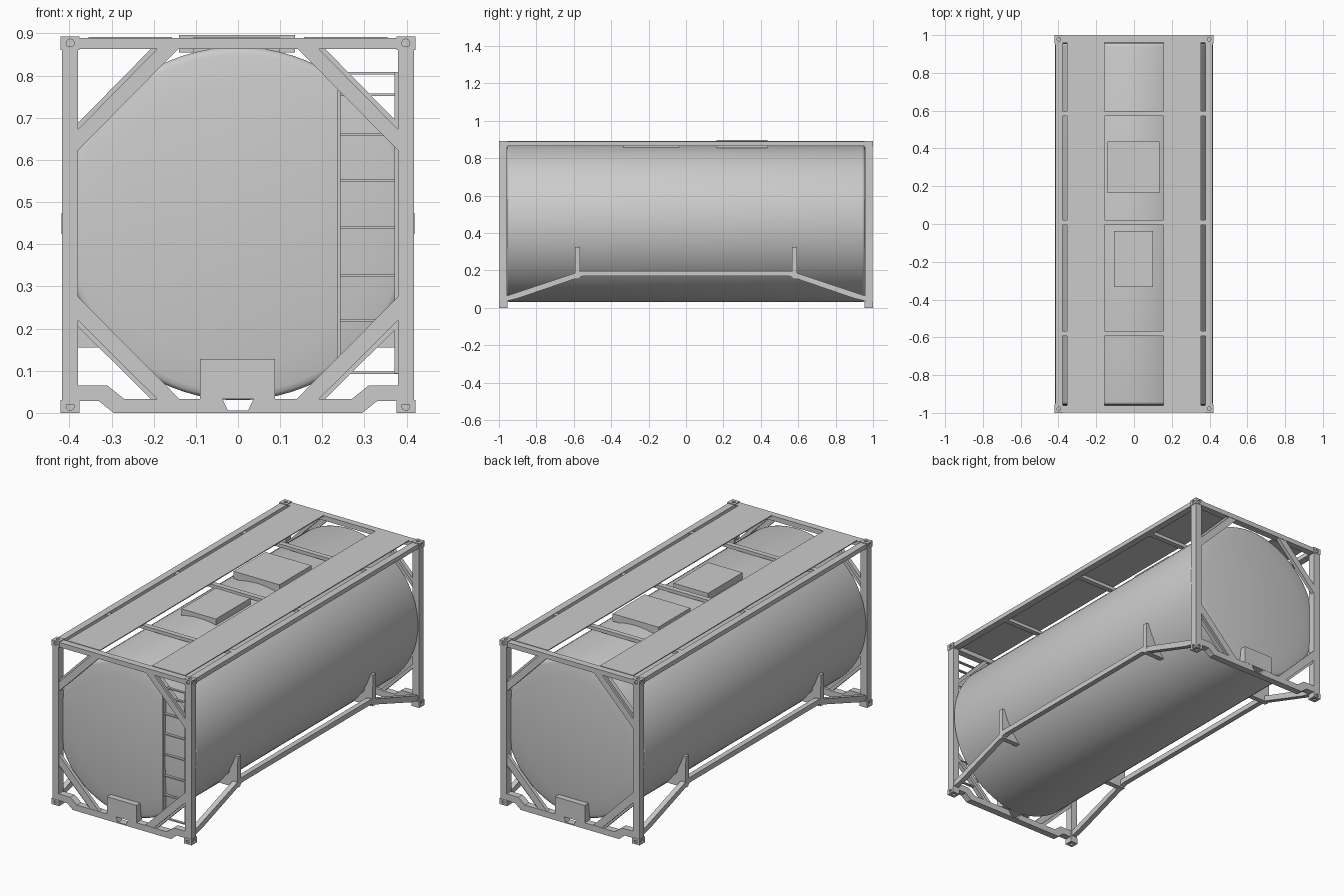
import bpy, bmesh, math
from mathutils import Matrix, Vector

if "Cube" in bpy.data.objects:
    bpy.data.objects.remove(bpy.data.objects["Cube"])

grey = bpy.data.materials.new("light_grey")
grey.diffuse_color = (0.6, 0.6, 0.6, 1)
grey.use_nodes = True
grey.node_tree.nodes["Principled BSDF"].inputs["Base Color"].default_value = grey.diffuse_color


def finish(name, bm, mirror=""):
    bmesh.ops.recalc_face_normals(bm, faces=bm.faces)
    me = bpy.data.meshes.new(name)
    bm.to_mesh(me)
    bm.free()
    me.materials.append(grey)
    ob = bpy.data.objects.new(name, me)
    bpy.context.collection.objects.link(ob)
    if mirror:
        add_mirror(ob, mirror)
    return ob


def add_mirror(ob, axes):
    m = ob.modifiers.new("mirror", 'MIRROR')
    m.use_axis = ["x" in axes, "y" in axes, False]
    m.use_mirror_merge = False


def prism(name, pts, a, b, axis="y", mirror=""):
    """Extrude an (x,z) or (y,z) outline from a to b along the given axis."""
    bm = bmesh.new()
    place = (lambda p, t: (p[0], t, p[1])) if axis == "y" else (lambda p, t: (t, p[0], p[1]))
    lo = [bm.verts.new(place(p, a)) for p in pts]
    hi = [bm.verts.new(place(p, b)) for p in pts]
    bm.faces.new(lo)
    bm.faces.new(hi[::-1])
    n = len(pts)
    for i in range(n):
        j = (i + 1) % n
        bm.faces.new((lo[i], hi[i], hi[j], lo[j]))
    return finish(name, bm, mirror)


def box(name, x0, x1, y0, y1, z0, z1, mirror=""):
    return prism(name, [(x0, z0), (x1, z0), (x1, z1), (x0, z1)], y0, y1, "y", mirror)


# Tank: half profile (radius, y) mirrored end to end and spun about the y axis
R, CZ = 0.419, 0.449
half = [(0.4 * i / 6, -0.982 + 0.024 * (i / 6) ** 2) for i in range(7)]
half += [(0.411, -0.955), (0.417, -0.95), (R, -0.942)]
profile = half + [(r, -y) for r, y in reversed(half)]
bm = bmesh.new()
vs = [bm.verts.new((r, y, CZ)) for r, y in profile]
es = [bm.edges.new(e) for e in zip(vs, vs[1:])]
bmesh.ops.spin(bm, geom=vs + es, cent=(0, 0, CZ), axis=(0, 1, 0),
               angle=math.tau, steps=80, use_merge=False)
bmesh.ops.remove_doubles(bm, verts=bm.verts, dist=0.0002)
tank = finish("tank", bm)
bpy.context.view_layer.objects.active = tank
tank.select_set(True)
bpy.ops.object.shade_smooth_by_angle(angle=math.radians(40))
tank.select_set(False)

# Corner posts and top rails
box("corner_posts", 0.38, 0.418, 0.957, 0.998, 0.02, 0.87, "xy")
box("top_side_rails", 0.378, 0.416, -0.96, 0.96, 0.865, 0.889, "x")
box("top_end_rails", -0.38, 0.38, 0.96, 0.997, 0.863, 0.889, "y")

# Corner castings with oval holes on their three outer faces
for name, z0, z1, face in (("bottom", 0, 0.031, 0), ("top", 0.861, 0.893, 0.893)):
    cast = box(name + "_corner_castings", 0.376, 0.421, 0.955, 1.0, z0, z1)
    zc = (z0 + z1) / 2
    bm = bmesh.new()
    for pos, d in (((0.398, 1.0, zc), (0, 1, 0)), ((0.421, 0.978, zc), (1, 0, 0)),
                   ((0.398, 0.978, face), (0, 0, 1))):
        rot = Vector(d).to_track_quat('Z', 'Y').to_matrix().to_4x4()
        bmesh.ops.create_cone(bm, cap_ends=True, segments=16, radius1=0.0095, radius2=0.0095,
                              depth=0.016, matrix=Matrix.Translation(pos) @ rot)
    cutter = finish(name + "_hole_cutter", bm)
    cutter.hide_render = True
    cutter.hide_viewport = True
    cut = cast.modifiers.new("holes", 'BOOLEAN')
    cut.operation, cut.object, cut.solver = 'DIFFERENCE', cutter, 'EXACT'
    add_mirror(cast, "xy")

# End sills with stepped ends and a centre notch
right = [(0.0, 0.006), (0.024, 0.006), (0.037, 0.033), (0.27, 0.033), (0.31, 0.065),
         (0.382, 0.065), (0.382, 0.028), (0.33, 0.028), (0.295, 0.0), (0.0, 0.0)]
prism("end_sills", right, 0.96, 0.997, "y", "xy")

# Diagonal end braces: wide face plate and a flange behind it
prism("upper_end_braces", [(0.382, 0.62), (0.382, 0.67), (0.19, 0.865), (0.14, 0.865)],
      0.975, 0.995, "y", "xy")
prism("upper_brace_flanges", [(0.382, 0.66), (0.382, 0.685), (0.205, 0.865), (0.18, 0.865)],
      0.962, 0.985, "y", "xy")
prism("lower_end_braces", [(0.382, 0.278), (0.382, 0.222), (0.19, 0.031), (0.137, 0.031)],
      0.975, 0.995, "y", "xy")
prism("lower_brace_flanges", [(0.382, 0.23), (0.382, 0.207), (0.205, 0.031), (0.18, 0.031)],
      0.962, 0.985, "y", "xy")

# Valve boxes at both ends
box("valve_boxes", -0.09, 0.088, 0.95, 0.998, 0.033, 0.128, "y")

# Bottom side rails that rise to the middle
prism("bottom_side_rails",
      [(-0.965, 0.035), (-0.9, 0.05), (-0.55, 0.17), (0.55, 0.17), (0.9, 0.05), (0.965, 0.035),
       (0.965, 0.062), (0.555, 0.198), (-0.555, 0.198), (-0.965, 0.062)],
      0.384, 0.412, "x", "x")
# Saddle brackets between rails and tank
prism("saddle_brackets", [(0.295, 0.155), (0.412, 0.155), (0.415, 0.325), (0.395, 0.325),
                          (0.36, 0.225)], 0.566, 0.594, "y", "xy")

# Walkways and the cross bars below them
box("walkways", 0.157, 0.355, -0.962, 0.962, 0.887, 0.892, "x")
for y in (0.585, 0.008, -0.58):
    box("walkway_cross_bar", -0.38, 0.38, y - 0.014, y + 0.014, 0.868, 0.886)

# Hatch covers
box("manhole_cover", -0.14, 0.135, 0.163, 0.437, 0.855, 0.896)
box("valve_cover", -0.107, 0.1, -0.333, -0.037, 0.855, 0.89)

# Ladder on the front right
box("ladder_inner_rail", 0.235, 0.243, -0.988, -0.965, 0.13, 0.765)
box("ladder_outer_rail", 0.371, 0.379, -0.988, -0.965, 0.093, 0.808)
for z in (0.22, 0.325, 0.44, 0.552, 0.66, 0.755):
    box("ladder_rung", 0.24, 0.375, -0.984, -0.97, z - 0.003, z + 0.003)
for z in (0.095, 0.806):
    box("ladder_end_rung", 0.26, 0.38, -0.984, -0.97, z - 0.003, z + 0.003)
